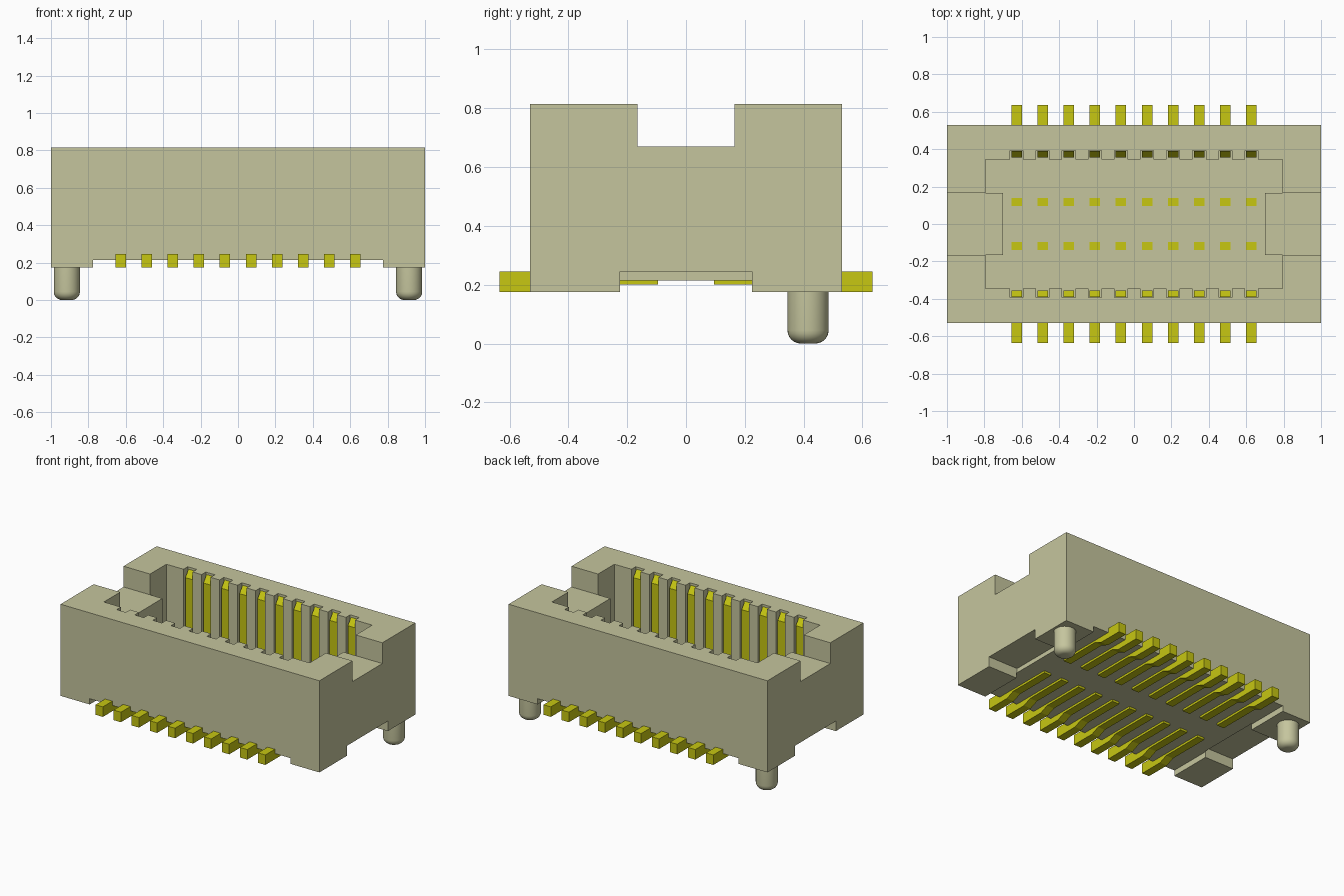
import bpy, bmesh, math

old = bpy.data.objects.get("Cube")
if old:
    bpy.data.objects.remove(old, do_unlink=True)

PITCH, COUNT = 0.1395, 10
FLOOR, TOP = 0.28, 0.815
PIN_X = [(i - (COUNT - 1) / 2) * PITCH for i in range(COUNT)]


def material(name, rgb):
    m = bpy.data.materials.new(name)
    m.use_nodes = True
    m.diffuse_color = (*rgb, 1)
    bsdf = next(n for n in m.node_tree.nodes if n.type == 'BSDF_PRINCIPLED')
    bsdf.inputs["Base Color"].default_value = (*rgb, 1)
    return m


beige = material("beige_plastic", (0.56, 0.56, 0.34))
gold = material("gold_metal", (0.57, 0.57, 0.006))


def finish(bm, name, mat):
    bmesh.ops.recalc_face_normals(bm, faces=bm.faces)
    mesh = bpy.data.meshes.new(name)
    bm.to_mesh(mesh)
    bm.free()
    mesh.materials.append(mat)
    obj = bpy.data.objects.new(name, mesh)
    bpy.context.collection.objects.link(obj)
    return obj


def prism(bm, points, offset):
    """Extrude a closed 3D outline along an offset."""
    face = bm.faces.new([bm.verts.new(p) for p in points])
    ext = bmesh.ops.extrude_face_region(bm, geom=[face], use_keep_orig=True)
    verts = [v for v in ext["geom"] if isinstance(v, bmesh.types.BMVert)]
    bmesh.ops.translate(bm, verts=verts, vec=offset)


def box(bm, x0, x1, y0, y1, z0, z1):
    prism(bm, [(x0, y0, z0), (x1, y0, z0), (x1, y1, z0), (x0, y1, z0)],
          (0, 0, z1 - z0))


def boxes(name, *dims):
    bm = bmesh.new()
    for d in dims:
        box(bm, *d)
    return finish(bm, name, beige)


def cut(target, cutter):
    mod = target.modifiers.new("cut", 'BOOLEAN')
    mod.operation, mod.solver, mod.object = 'DIFFERENCE', 'EXACT', cutter
    bpy.context.view_layer.objects.active = target
    bpy.ops.object.modifier_apply(modifier=mod.name)
    bpy.data.objects.remove(cutter, do_unlink=True)


# Housing block
housing = boxes("housing", (-1, 1, -0.53, 0.53, 0.175, TOP))

# Cavity outline: pin slots along the long sides, a tongue at each end
side = [(-0.70, 0.165), (-0.795, 0.165), (-0.795, 0.345)]
for x in PIN_X:
    side += [(x - 0.035, 0.345), (x - 0.035, 0.392),
             (x + 0.035, 0.392), (x + 0.035, 0.345)]
side += [(0.795, 0.345), (0.795, 0.165), (0.70, 0.165)]
outline = side + [(-x, -y) for x, y in side]
bm = bmesh.new()
prism(bm, [(x, y, FLOOR) for x, y in outline], (0, 0, 1))
cut(housing, finish(bm, "cavity_cutter", beige))

# End notches, underside recess and end clearances
cut(housing, boxes("notch_cutter", (0.6, 1.1, -0.165, 0.165, 0.67, 1),
                   (-1.1, -0.6, -0.165, 0.165, 0.67, 1)))
cut(housing, boxes("recess_cutter", (-0.775, 0.775, -1, 1, 0, 0.215)))
cut(housing, boxes("clearance_cutter", (0.77, 1.1, -0.225, 0.225, 0, 0.245),
                   (-1.1, -0.77, -0.225, 0.225, 0, 0.245)))

# Contacts: foot outside, blade on the cavity wall, stub through the floor
profile = [(0.635, 0.175), (0.635, 0.245), (0.39, 0.245), (0.39, 0.80),
           (0.355, 0.755), (0.355, 0.24), (0.14, 0.24), (0.14, FLOOR + 0.002),
           (0.095, FLOOR + 0.002), (0.095, 0.20), (0.40, 0.20), (0.46, 0.175)]
for s, name in ((-1, "front_contacts"), (1, "back_contacts")):
    bm = bmesh.new()
    for x in PIN_X:
        prism(bm, [(x - 0.028, s * y, z) for y, z in profile], (0.056, 0, 0))
    finish(bm, name, gold)

# Locating pegs with rounded tips
for s, name in ((-1, "right_peg"), (1, "left_peg")):
    bm = bmesh.new()
    bmesh.ops.create_cone(bm, cap_ends=True, segments=32, radius1=0.07,
                          radius2=0.07, depth=0.2)
    bmesh.ops.translate(bm, verts=bm.verts, vec=(s * 0.915, 0.415, 0.1))
    rim = [e for e in bm.edges if all(v.co.z < 0.01 for v in e.verts)]
    bmesh.ops.bevel(bm, geom=rim, offset=0.045, segments=6, profile=0.5,
                    affect='EDGES')
    peg = finish(bm, name, beige)
    bpy.ops.object.select_all(action='DESELECT')
    peg.select_set(True)
    bpy.context.view_layer.objects.active = peg
    bpy.ops.object.shade_smooth_by_angle(angle=math.radians(35))
